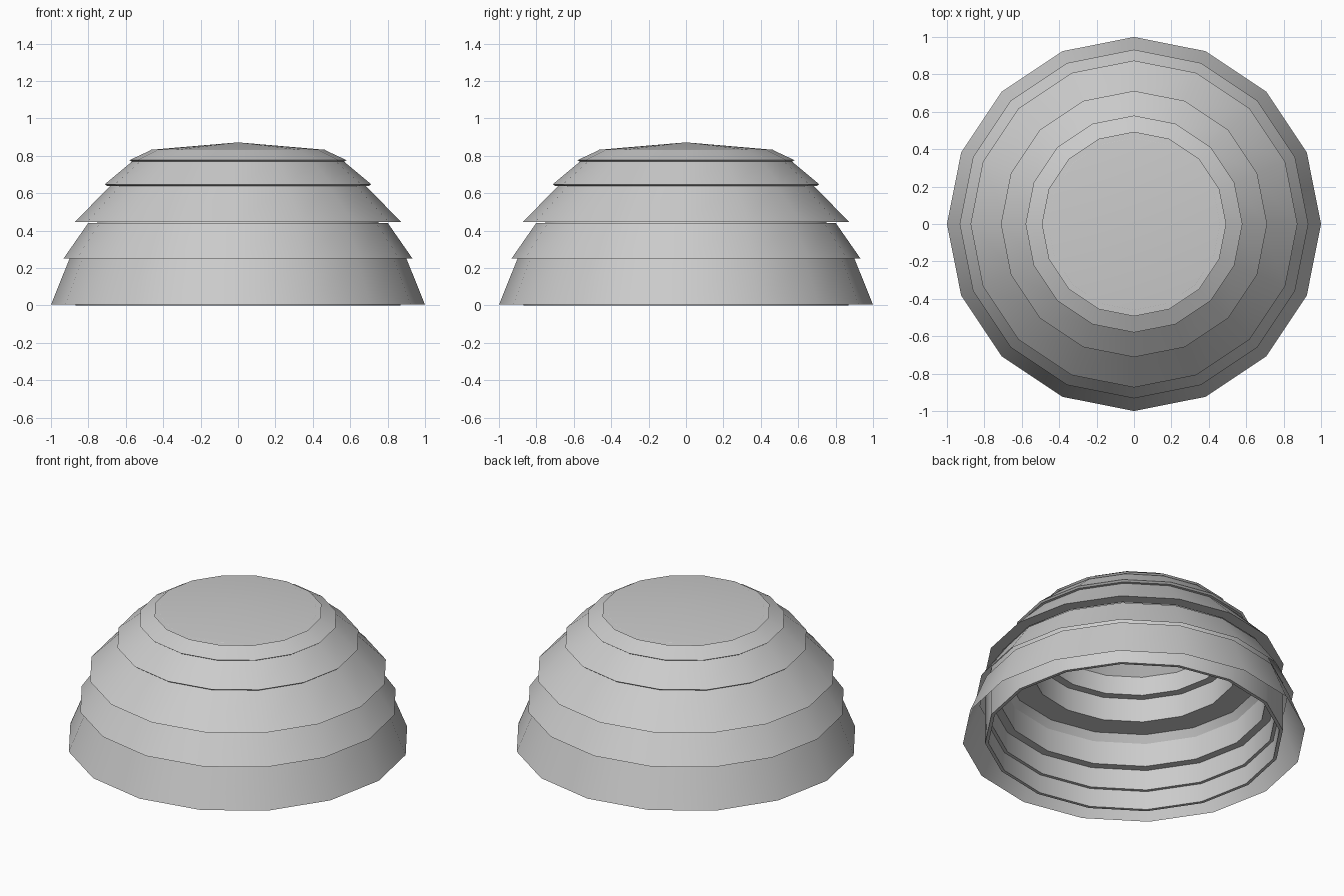
import bpy
import bmesh
from math import cos, sin, pi, radians

SIDES = 16

cube = bpy.data.objects.get("Cube")
if cube:
    bpy.data.objects.remove(cube, do_unlink=True)

grey = bpy.data.materials.new("light_grey")
grey.use_nodes = True
colour = (0.6, 0.6, 0.6, 1)
grey.diffuse_color = colour
grey.node_tree.nodes["Principled BSDF"].inputs["Base Color"].default_value = colour


def lathe(name, profile):
    """Spin a (radius, height) profile into a sixteen-sided surface."""
    bm = bmesh.new()
    rings = [[bm.verts.new((r * cos(2 * pi * i / SIDES), r * sin(2 * pi * i / SIDES), z))
              for i in range(SIDES)] for r, z in profile]
    for low, high in zip(rings, rings[1:]):
        for i in range(SIDES):
            j = (i + 1) % SIDES
            bm.faces.new((low[i], low[j], high[j], high[i]))
    bmesh.ops.remove_doubles(bm, verts=bm.verts, dist=0.0005)
    mesh = bpy.data.meshes.new(name)
    bm.to_mesh(mesh)
    bm.free()
    mesh.materials.append(grey)
    obj = bpy.data.objects.new(name, mesh)
    bpy.context.collection.objects.link(obj)
    bpy.ops.object.select_all(action="DESELECT")
    obj.select_set(True)
    bpy.context.view_layer.objects.active = obj
    bpy.ops.object.shade_smooth_by_angle(angle=radians(30))


# Lower skirts: thin sheets that hang clear of the inner body
lathe("lower_skirt", [(1.0, 0.004), (0.90, 0.252)])
lathe("second_skirt", [(0.932, 0.252), (0.80, 0.442)])

# Upper tiers: underside, bevelled lip, then the sloping wall
lathe("third_tier", [(0.80, 0.445), (0.874, 0.445), (0.68, 0.642)])
lathe("fourth_tier", [(0.68, 0.639), (0.70, 0.639), (0.712, 0.648), (0.56, 0.775)])
lathe("fifth_tier", [(0.56, 0.77), (0.57, 0.77), (0.58, 0.777), (0.46, 0.833)])
lathe("top_cap", [(0.46, 0.83), (0.493, 0.83), (0, 0.872)])

# Hollow stepped inner body: ceiling, inside walls, bottom rim, outside wall
lathe("inner_body", [
    (0, 0.85), (0.44, 0.82), (0.54, 0.71), (0.55, 0.595), (0.60, 0.595),
    (0.60, 0.445), (0.75, 0.445), (0.78, 0.40), (0.78, 0.25), (0.83, 0.25),
    (0.83, 0.12), (0.85, 0.12), (0.85, 0), (0.87, 0), (0.87, 0.32),
])
